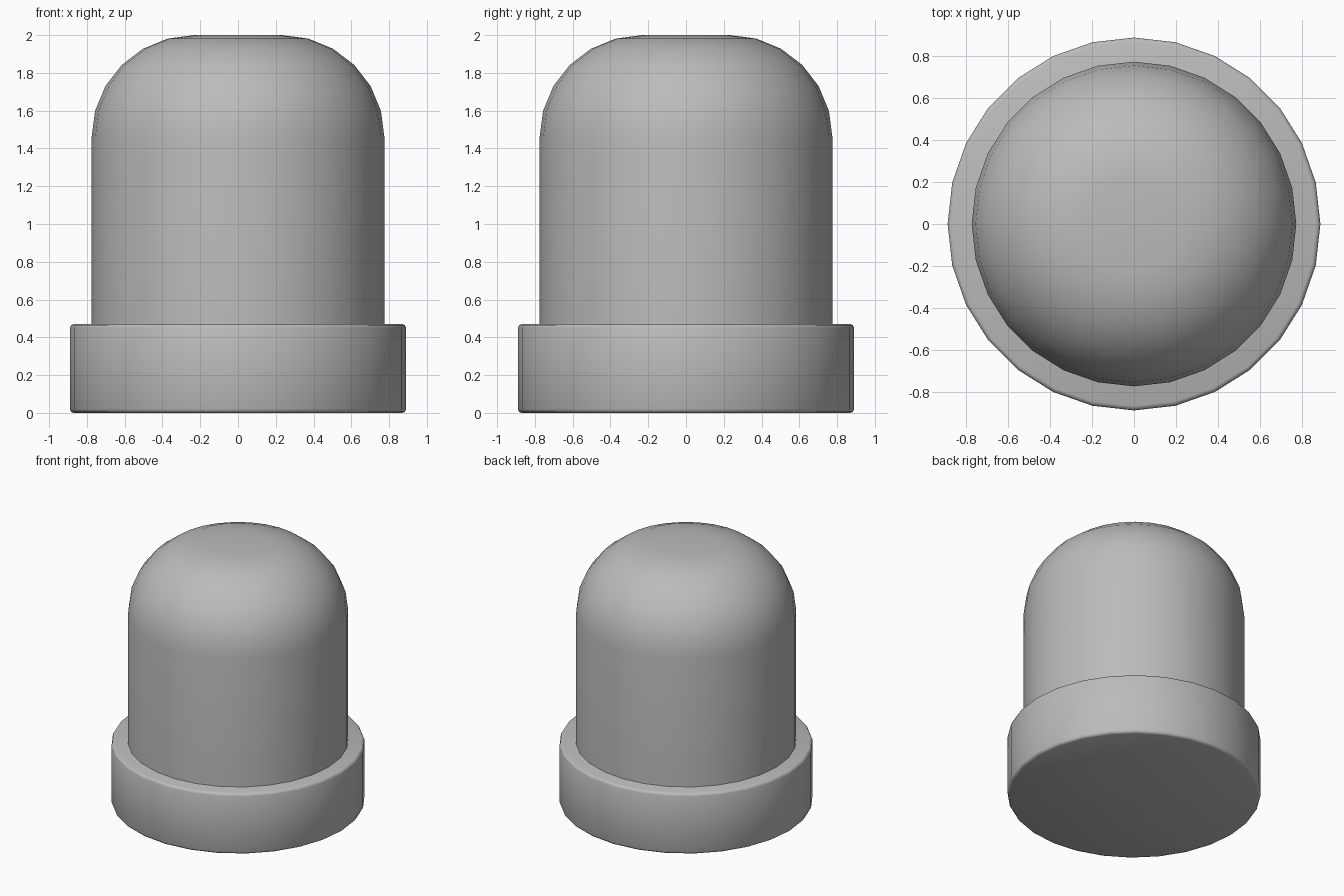
import bpy, bmesh, math

cube = bpy.data.objects.get("Cube")
if cube:
    bpy.data.objects.remove(cube)

SIDES = 28

grey = bpy.data.materials.new("plain_grey")
grey.use_nodes = True
colour = (0.5, 0.5, 0.5, 1)
grey.diffuse_color = colour
grey.node_tree.nodes["Principled BSDF"].inputs["Base Color"].default_value = colour


def rounded_cylinder(name, radius, bottom, top, bevel, segments, round_bottom):
    """Upright cylinder with a rounded top rim and, if asked, bottom rim."""
    bm = bmesh.new()
    bmesh.ops.create_cone(bm, cap_ends=True, segments=SIDES, radius1=radius,
                          radius2=radius, depth=top - bottom)
    middle = (top + bottom) / 2
    bmesh.ops.translate(bm, verts=bm.verts[:], vec=(0, 0, middle))
    rims = [e for e in bm.edges
            if all(v.co.z > middle for v in e.verts)
            or (round_bottom and all(v.co.z < middle for v in e.verts))]
    bmesh.ops.bevel(bm, geom=rims, offset=bevel, offset_type='OFFSET',
                    segments=segments, profile=0.5, affect='EDGES')
    mesh = bpy.data.meshes.new(name)
    bm.to_mesh(mesh)
    bm.free()
    mesh.materials.append(grey)
    obj = bpy.data.objects.new(name, mesh)
    bpy.context.collection.objects.link(obj)
    bpy.ops.object.select_all(action='DESELECT')
    obj.select_set(True)
    bpy.context.view_layer.objects.active = obj
    bpy.ops.object.shade_smooth_by_angle(angle=math.radians(50))


# Wide collar with softened rims
rounded_cylinder("base_collar", 0.89, 0, 0.47, 0.02, 2, True)

# Tall body rounded over into a dome
rounded_cylinder("domed_body", 0.775, 0.3, 2, 0.54, 6, False)
